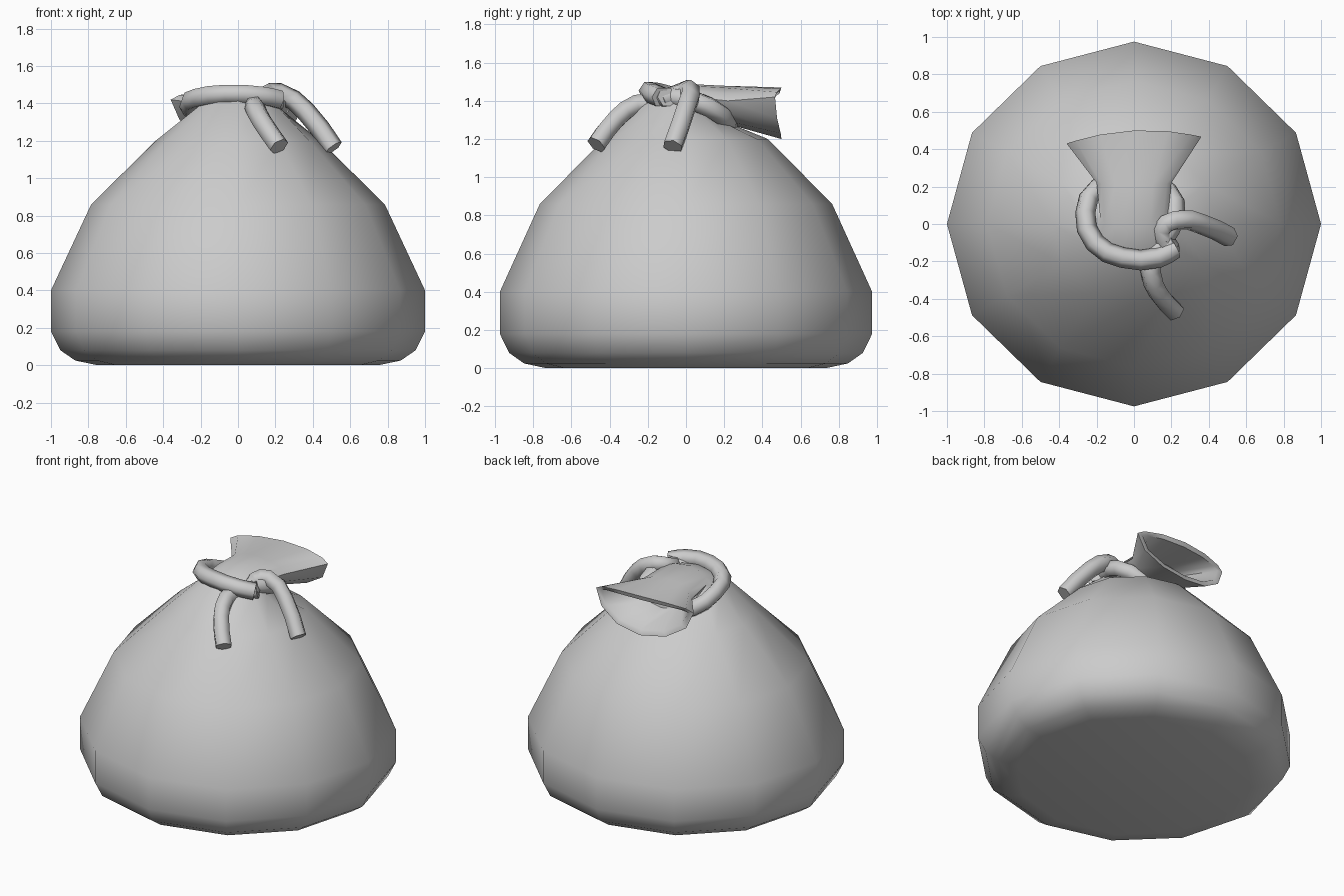
import bpy, bmesh, math
from mathutils import Vector

cube = bpy.data.objects.get("Cube")
if cube:
    bpy.data.objects.remove(cube)

grey = bpy.data.materials.new("plain grey")
grey.use_nodes = True
COLOUR = (0.6, 0.6, 0.6, 1)
grey.diffuse_color = COLOUR
grey.node_tree.nodes["Principled BSDF"].inputs["Base Color"].default_value = COLOUR
SIDES = 12


def smooth(obj, degrees):
    bpy.ops.object.select_all(action='DESELECT')
    obj.select_set(True)
    bpy.context.view_layer.objects.active = obj
    bpy.ops.object.shade_smooth_by_angle(angle=math.radians(degrees))


def ring(bm, y, z, rx, front, back, tilt=0, bow=0):
    """Oval ring; tilting it backwards turns its back half downwards."""
    t = math.radians(tilt)
    verts = []
    for i in range(SIDES):
        a = math.tau * i / SIDES
        x, s = rx * math.cos(a), math.sin(a)
        d = s * (back if s > 0 else front)
        verts.append(bm.verts.new((x, y + d * math.cos(t) - bow * x * x + bow * x / 8,
                                   z - d * math.sin(t))))
    return verts


# Sack: round body, pinched neck and mouth folded over to the back
bm = bmesh.new()
rings = [ring(bm, 0, z, r, r * 0.975, r * 0.975) for r, z in
         [(0.75, 0), (0.87, 0.025), (0.95, 0.08), (1, 0.18), (1, 0.4),
          (0.785, 0.86), (0.44, 1.2)]]
rings += [ring(bm, *p) for p in [
    (-0.03, 1.36, 0.24, 0.2, 0.2, 15),
    (0.03, 1.42, 0.18, 0.08, 0.12, 60),
    (0.22, 1.4, 0.2, 0.08, 0.13, 80),
    (0.5, 1.42, 0.36, 0.05, 0.22, 90, 0.4),      # lip
    (0.49, 1.415, 0.32, 0.025, 0.18, 90, 0.4),   # inner lip
    (0.25, 1.4, 0.17, 0.05, 0.1, 80)]]           # inside of the mouth
for lower, upper in zip(rings, rings[1:]):
    for i in range(SIDES):
        j = (i + 1) % SIDES
        bm.faces.new((lower[i], lower[j], upper[j], upper[i]))
bm.faces.new(rings[0][::-1])
bm.faces.new(rings[-1])
bmesh.ops.recalc_face_normals(bm, faces=bm.faces)
mesh = bpy.data.meshes.new("sack")
bm.to_mesh(mesh)
bm.free()
sack = bpy.data.objects.new("sack", mesh)
bpy.context.collection.objects.link(sack)
mesh.materials.append(grey)
smooth(sack, 60)


def rope(name, points, radius=0.055):
    """Six-sided tube with flat ends along a smooth path."""
    curve = bpy.data.curves.new(name, 'CURVE')
    curve.dimensions = '3D'
    curve.bevel_depth = radius
    curve.bevel_resolution = 1
    curve.use_fill_caps = True
    curve.resolution_u = 2
    spline = curve.splines.new('BEZIER')
    spline.bezier_points.add(len(points) - 1)
    for bp, co in zip(spline.bezier_points, points):
        bp.co = Vector(co)
        bp.handle_left_type = bp.handle_right_type = 'AUTO'
    obj = bpy.data.objects.new(name, curve)
    bpy.context.collection.objects.link(obj)
    curve.materials.append(grey)
    bpy.ops.object.select_all(action='DESELECT')
    obj.select_set(True)
    bpy.context.view_layer.objects.active = obj
    bpy.ops.object.convert(target='MESH')
    smooth(bpy.context.object, 65)


# Rope loop round the neck, crossing itself at the knot
rope("rope_loop", [(0.22, -0.13, 1.42), (0.13, -0.18, 1.44), (-0.06, -0.18, 1.45),
                   (-0.21, -0.1, 1.43), (-0.26, 0.06, 1.39), (-0.19, 0.2, 1.32),
                   (0, 0.22, 1.26), (0.18, 0.18, 1.33), (0.22, 0.04, 1.4),
                   (0.15, -0.09, 1.42)])
# Loose ends hanging to the front and to the side
rope("front_rope_end", [(0.22, -0.1, 1.42), (0.1, -0.16, 1.39), (0.09, -0.26, 1.38),
                        (0.13, -0.37, 1.3), (0.22, -0.47, 1.17)])
rope("side_rope_end", [(0.19, -0.13, 1.4), (0.15, -0.03, 1.44), (0.22, 0.02, 1.455),
                       (0.36, 0, 1.36), (0.51, -0.07, 1.16)])
